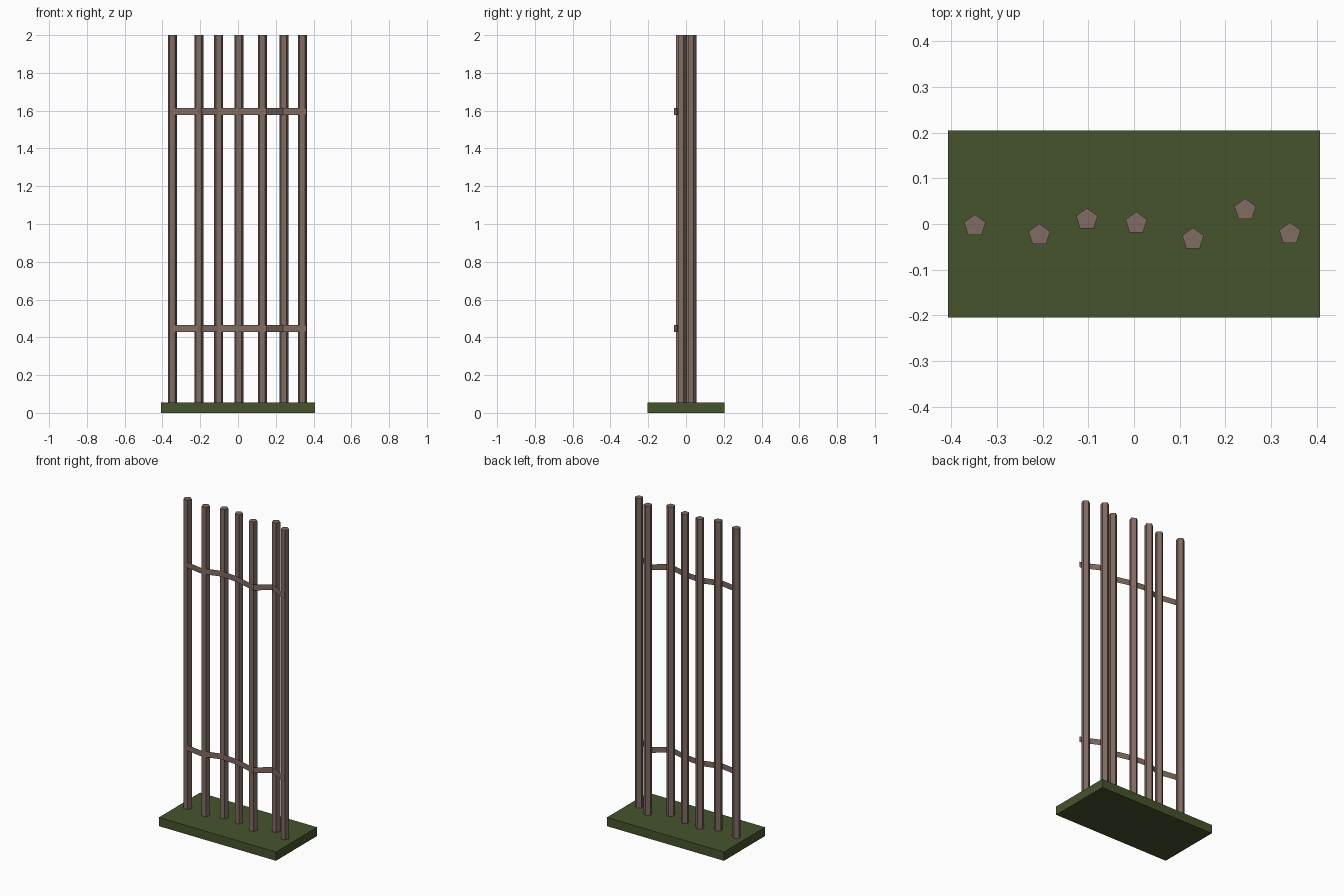
import bpy, bmesh, math

if "Cube" in bpy.data.objects:
    bpy.data.objects.remove(bpy.data.objects["Cube"])


def material(name, rgb):
    m = bpy.data.materials.new(name)
    m.diffuse_color = (*rgb, 1.0)
    m.use_nodes = True
    m.node_tree.nodes["Principled BSDF"].inputs["Base Color"].default_value = m.diffuse_color
    return m


BARK = material("brown wood", (0.215, 0.150, 0.122))
MOSS = material("moss green", (0.062, 0.088, 0.026))


def make_object(name, bm, mat):
    mesh = bpy.data.meshes.new(name)
    bm.to_mesh(mesh)
    bm.free()
    mesh.materials.append(mat)
    ob = bpy.data.objects.new(name, mesh)
    bpy.context.collection.objects.link(ob)
    return ob


def prism(name, outline, z0, z1, mat):
    """Closed upright prism from a counter-clockwise outline."""
    bm = bmesh.new()
    low = [bm.verts.new((x, y, z0)) for x, y in outline]
    high = [bm.verts.new((x, y, z1)) for x, y in outline]
    bm.faces.new(low[::-1])
    bm.faces.new(high)
    n = len(outline)
    for i in range(n):
        j = (i + 1) % n
        bm.faces.new((low[i], low[j], high[j], high[i]))
    return make_object(name, bm, mat)


def ribbon(name, path, z0, z1, mat):
    """Thin flat band following the path, facing the front."""
    bm = bmesh.new()
    low = [bm.verts.new((x, y, z0)) for x, y in path]
    high = [bm.verts.new((x, y, z1)) for x, y in path]
    for i in range(len(path) - 1):
        bm.faces.new((low[i], low[i + 1], high[i + 1], high[i]))
    return make_object(name, bm, mat)


# Ground slab
W, D = 0.407, 0.204
prism("base", [(-W, -D), (W, -D), (W, D), (-W, D)], 0.0, 0.055, MOSS)

# Five-sided poles, one corner pointing to the back
R = 0.025
poles = [(-0.348, -0.004), (-0.207, -0.024), (-0.103, 0.010), (0.005, 0.002),
         (0.129, -0.033), (0.243, 0.031), (0.341, -0.021)]
for k, (px, py) in enumerate(poles):
    ring = [(px - R * math.sin(i * math.tau / 5), py + R * math.cos(i * math.tau / 5))
            for i in range(5)]
    prism(f"pole_{k + 1}", ring, 0.04, 2.0, BARK)

# Bands running across the front of the poles
path = [(-0.345, -0.029), (-0.215, -0.050), (-0.105, -0.016), (0.0, -0.025),
        (0.152, -0.063), (0.238, 0.002), (0.332, -0.045), (0.362, -0.051)]
for label, z in (("lower", 0.447), ("upper", 1.596)):
    ribbon(f"{label}_band", path, z - 0.018, z + 0.018, BARK)
